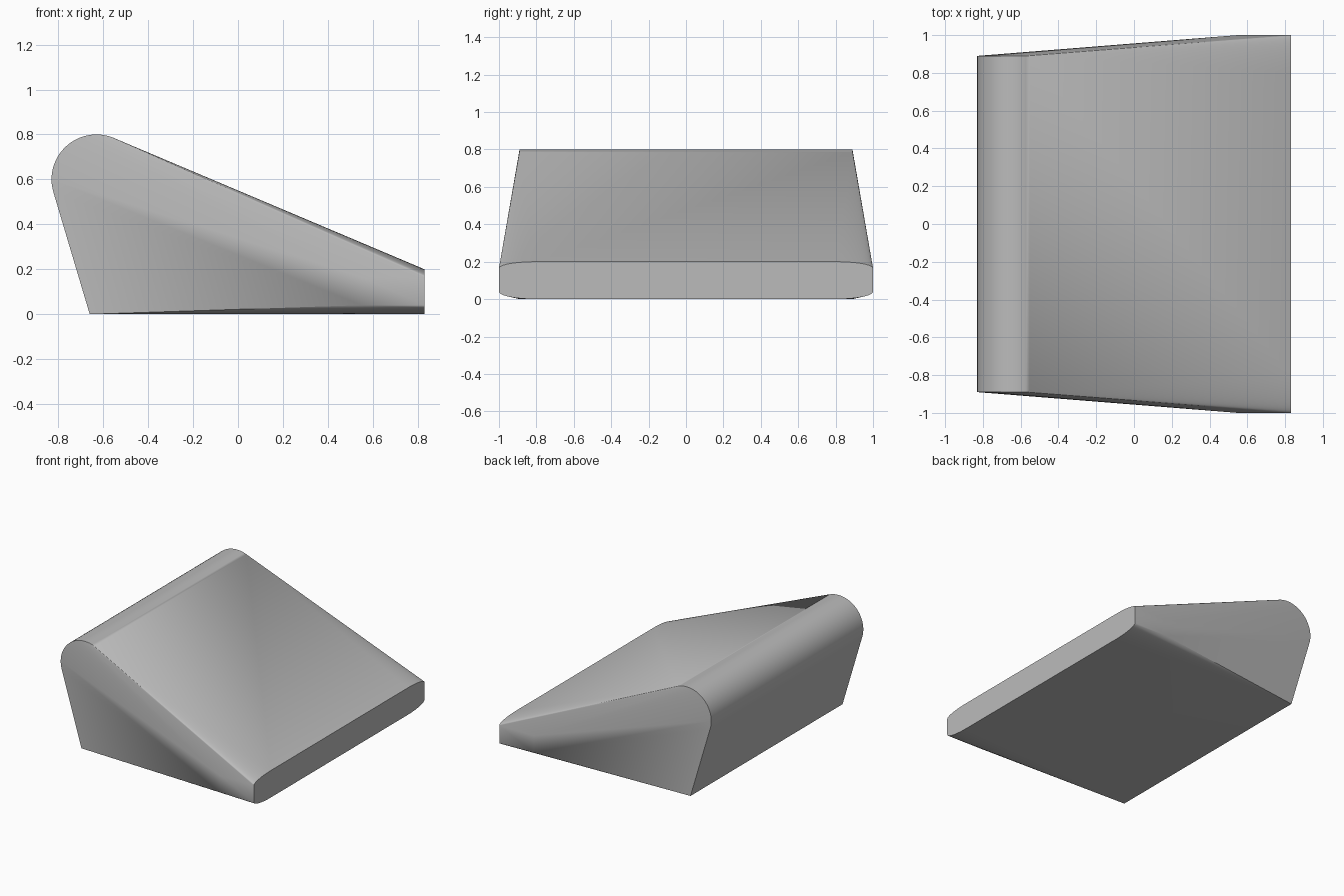
import bpy, bmesh
from math import sin, cos, pi, radians

if "Cube" in bpy.data.objects:
    bpy.data.objects.remove(bpy.data.objects["Cube"], do_unlink=True)

GREY = (0.5, 0.5, 0.5, 1.0)
mat = bpy.data.materials.new("plain grey")
mat.use_nodes = True
mat.diffuse_color = GREY
mat.node_tree.nodes["Principled BSDF"].inputs["Base Color"].default_value = GREY

TIP_X, HEEL_X, SIDE_Y = 0.83, -0.66, 0.89
ROLL_X, ROLL_Z, ROLL_R = -0.63, 0.6, 0.2

points = []
for s in (-1, 1):
    # Flat heel cheek: sharp bottom corner and round upper roll
    points.append((HEEL_X, s * SIDE_Y, 0))
    for i in range(64):
        a = 2 * pi * i / 64
        points.append((ROLL_X + ROLL_R * cos(a), s * SIDE_Y, ROLL_Z + ROLL_R * sin(a)))
    # Thin tip with softly rounded elliptical corners
    for i in range(13):
        a = pi / 2 * i / 12
        y = s * (0.8 + 0.2 * cos(a))
        points.append((TIP_X, y, 0.04 - 0.04 * sin(a)))
        points.append((TIP_X, y, 0.165 + 0.035 * sin(a)))
    # Full width is reached a little behind the tip
    points += [(0.55, s, 0.04), (0.55, s, 0.165)]

# Wedge body: taut skin around the cheeks and tip
bm = bmesh.new()
for p in points:
    bm.verts.new(p)
hull = bmesh.ops.convex_hull(bm, input=bm.verts[:])
loose = [v for v in bm.verts if not v.link_faces]
bmesh.ops.delete(bm, geom=loose, context='VERTS')
bmesh.ops.dissolve_limit(bm, angle_limit=radians(0.2), verts=bm.verts[:], edges=bm.edges[:])
bmesh.ops.recalc_face_normals(bm, faces=bm.faces[:])
mesh = bpy.data.meshes.new("wedge_body")
bm.to_mesh(mesh)
bm.free()
mesh.materials.append(mat)
body = bpy.data.objects.new("wedge_body", mesh)
bpy.context.collection.objects.link(body)

# Smooth the rounded parts, keep the hard edges
bpy.ops.object.select_all(action='DESELECT')
body.select_set(True)
bpy.context.view_layer.objects.active = body
bpy.ops.object.shade_smooth_by_angle(angle=radians(30))
